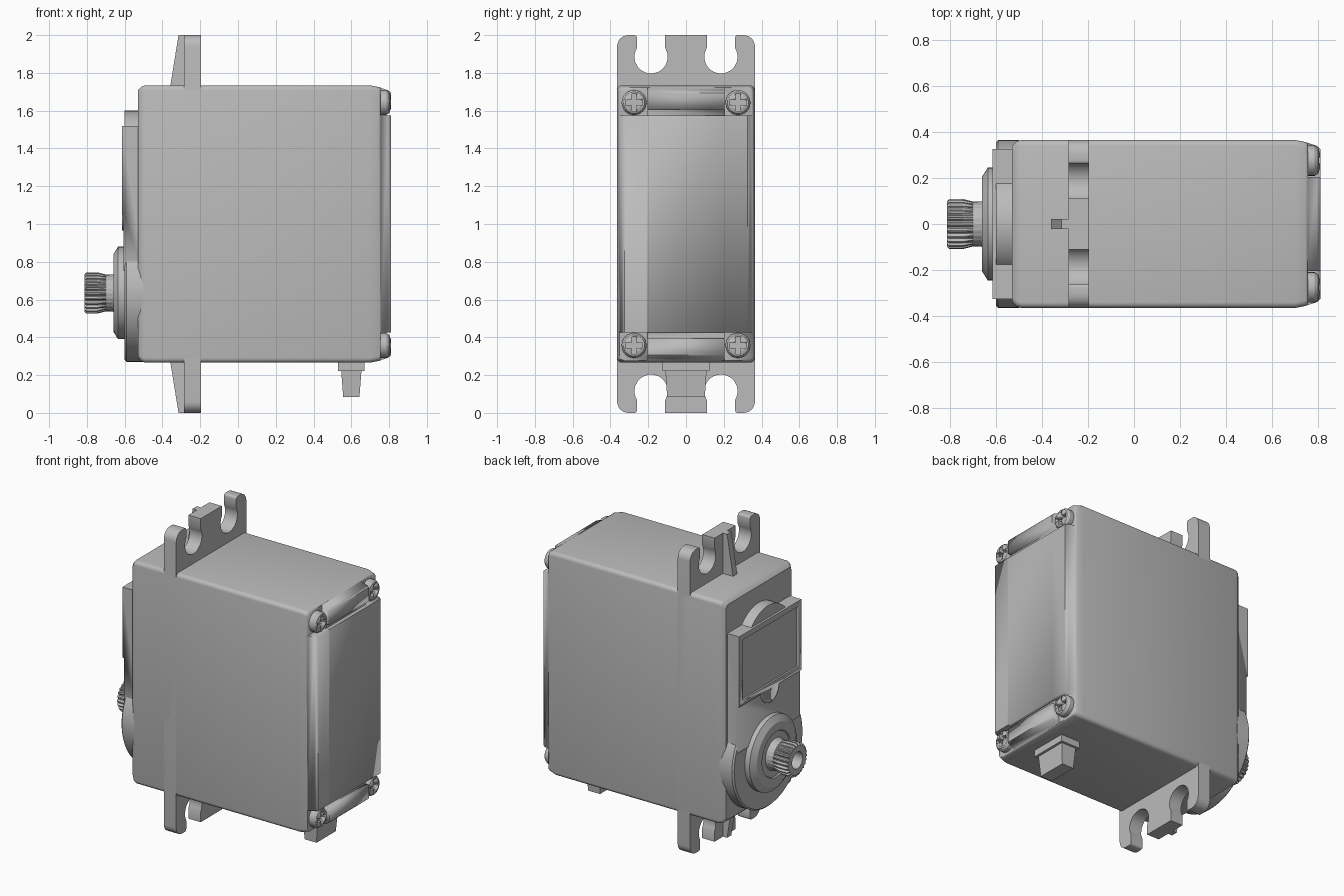
import bpy, bmesh
from math import sin, cos, pi, radians, acos

if "Cube" in bpy.data.objects:
    bpy.data.objects.remove(bpy.data.objects["Cube"], do_unlink=True)

GREY = (0.5, 0.5, 0.5, 1)
mat = bpy.data.materials.new("grey_plastic")
mat.use_nodes = True
mat.diffuse_color = GREY
bsdf = mat.node_tree.nodes["Principled BSDF"]
bsdf.inputs["Base Color"].default_value = GREY
bsdf.inputs["Roughness"].default_value = 0.6

SHAFT_Z = 0.635
MID_Z = 1.0


def loft(name, rings, smooth=True):
    """Skin equal-length rings of 3D points and cap both ends."""
    bm = bmesh.new()
    rows = [[bm.verts.new(p) for p in ring] for ring in rings]
    for a, b in zip(rows, rows[1:]):
        for i in range(len(a)):
            j = (i + 1) % len(a)
            bm.faces.new((a[i], a[j], b[j], b[i]))
    bm.faces.new(rows[0][::-1])
    bm.faces.new(rows[-1])
    bmesh.ops.recalc_face_normals(bm, faces=bm.faces)
    mesh = bpy.data.meshes.new(name)
    bm.to_mesh(mesh)
    bm.free()
    mesh.materials.append(mat)
    ob = bpy.data.objects.new(name, mesh)
    bpy.context.collection.objects.link(ob)
    if smooth:
        activate(ob)
        bpy.ops.object.shade_smooth_by_angle(angle=radians(30))
    return ob


def activate(ob):
    bpy.ops.object.select_all(action='DESELECT')
    ob.select_set(True)
    bpy.context.view_layer.objects.active = ob


def prism(name, outline, x0, x1):
    """Extrude a (y, z) outline along x."""
    return loft(name, [[(x, y, z) for y, z in outline] for x in (x0, x1)])


def box(name, x0, x1, y0, y1, z0, z1):
    return prism(name, [(y0, z0), (y1, z0), (y1, z1), (y0, z1)], x0, x1)


def arc(cy, cz, r, a0, a1, n=16):
    steps = [a0 + (a1 - a0) * i / n for i in range(n + 1)]
    return [(cy + r * cos(radians(a)), cz + r * sin(radians(a))) for a in steps]


def rounded(hy, hz, r, cz=MID_Z):
    pts = []
    for sy, sz, a in ((1, 1, 0), (-1, 1, 90), (-1, -1, 180), (1, -1, 270)):
        pts += arc(sy * (hy - r), cz + sz * (hz - r), r, a, a + 90, 4)
    return pts


def lathe(name, profile, cy, cz, n=48):
    """Turn (x, radius) stations around an axis parallel to x."""
    return loft(name, [[(x, y, z) for y, z in arc(cy, cz, r, 0, 360, n)[:-1]]
                       for x, r in profile])


def cut(ob, cutter):
    mod = ob.modifiers.new("cut", 'BOOLEAN')
    mod.operation = 'DIFFERENCE'
    mod.solver = 'EXACT'
    mod.object = cutter
    activate(ob)
    bpy.ops.object.modifier_apply(modifier=mod.name)
    bpy.data.objects.remove(cutter, do_unlink=True)


# Main case: softened at the gear end, tapered at the screw end
stations = [(-0.53, 0.025), (-0.51, 0.006), (-0.49, 0), (0.70, 0),
            (0.745, 0.009), (0.795, 0.026), (0.81, 0.04)]
case = loft("case", [[(x, y, z) for y, z in rounded(0.365 - d, 0.734 - d, 0.025)]
                     for x, d in stations])

# Corner pockets and seams in the end of the case
for sz in (-1, 1):
    for sy in (-1, 1):
        ys = sorted((sy * 0.205, sy * 0.5))
        zs = sorted((MID_Z + sz * 0.575, MID_Z + sz * 0.9))
        cut(case, box("pocket_cutter", 0.755, 0.9, *ys, *zs))
    zs = sorted((MID_Z + sz * 0.575, MID_Z + sz * 0.605))
    cut(case, box("seam_cutter", 0.785, 0.9, -0.21, 0.21, *zs))

# Four case screws with crossed recesses
R, W, L = 0.066, 0.013, 0.045
cross = [(W, L), (-W, L), (-W, W), (-L, W), (-L, -W), (-W, -W),
         (-W, -L), (W, -L), (W, -W), (L, -W), (L, W), (W, W)]
for sy in (-1, 1):
    for sz in (-1, 1):
        cy, cz = sy * 0.275, MID_Z + sz * 0.643
        screw = lathe("case_screw", [(0.74, R), (0.785, R), (0.80, R * 0.85),
                                     (0.808, R * 0.55)], cy, cz, 24)
        cut(screw, prism("cross_cutter", [(cy + y, cz + z) for y, z in cross],
                         0.775, 0.9))

# Mounting flange with open keyhole slots, one quarter mirrored four ways
neck = acos(-0.075 / 0.088) * 180 / pi
quarter = ([(0.11, 2.0)] + arc(0.185, 1.885, 0.088, neck, 540 - neck, 20)
           + arc(0.275, 1.985, 0.015, 180, 90, 4)
           + arc(0.305, 1.94, 0.06, 90, 0, 6))
top = [(-y, z) for y, z in quarter[::-1]] + quarter
outline = top + [(y, 2 - z) for y, z in top[::-1]]
prism("mounting_flange", outline, -0.285, -0.195)

# Tapered ribs bracing the flange
for s in (-1, 1):
    side = [(-0.36, 0.72), (-0.315, 1.0), (-0.27, 1.0), (-0.27, 0.72)]
    loft("flange_rib", [[(x, y, MID_Z + s * z) for x, z in side]
                        for y in (-0.022, 0.022)], smooth=False)

# Gear cover: round base under the shaft, raised plate and round top boss
lathe("gear_cover_base", [(-0.50, 0.365), (-0.59, 0.365), (-0.60, 0.355)],
      0, SHAFT_Z, 64)
lathe("gear_cover_boss", [(-0.50, 0.235), (-0.60, 0.235)], 0, 1.365)
cover = box("gear_cover_plate", -0.615, -0.50, -0.325, 0.325, 0.75, 1.52)
cut(cover, box("label_cutter", -0.7, -0.603, -0.29, 0.29, 1.09, 1.485))
cut(cover, prism("tongue_cutter",
                 [(-0.5, 0.6), (0.5, 0.6), (0.5, 1.055)]
                 + arc(0, 1.055, 0.09, 0, -180)
                 + [(-0.5, 1.055)], -0.7, -0.605))

# Bearing collar
lathe("bearing_collar", [(-0.58, 0.245), (-0.635, 0.245), (-0.66, 0.205),
                         (-0.66, 0.15), (-0.652, 0.145), (-0.652, 0.11)],
      0, SHAFT_Z)

# Toothed output shaft: plain root, fluted sleeve and a bored end
TEETH = 24


def toothed(x, outer, depth):
    ring = []
    for i in range(TEETH * 4):
        a = 2 * pi * i / (TEETH * 4)
        r = outer - (depth if i % 4 > 1 else 0)
        ring.append((x, r * cos(a), SHAFT_Z + r * sin(a)))
    return ring


shaft = loft("output_shaft", [toothed(-0.64, 0.108, 0), toothed(-0.665, 0.098, 0),
                              toothed(-0.70, 0.098, 0.002),
                              toothed(-0.745, 0.109, 0.014),
                              toothed(-0.803, 0.109, 0.014),
                              toothed(-0.812, 0.100, 0.008)], smooth=False)
cut(shaft, lathe("bore_cutter", [(-0.9, 0.055), (-0.70, 0.055)], 0, SHAFT_Z, 24))

# Cable grommet underneath
box("grommet_collar", 0.53, 0.67, -0.125, 0.125, 0.222, 0.30)
taper = [(0.24, 0.055, 0.11), (0.085, 0.043, 0.10)]
loft("cable_grommet", [[(0.60 + sx * hx, sy * hy, z) for sx, sy in
                        ((-1, -1), (1, -1), (1, 1), (-1, 1))]
                       for z, hx, hy in taper], smooth=False)
